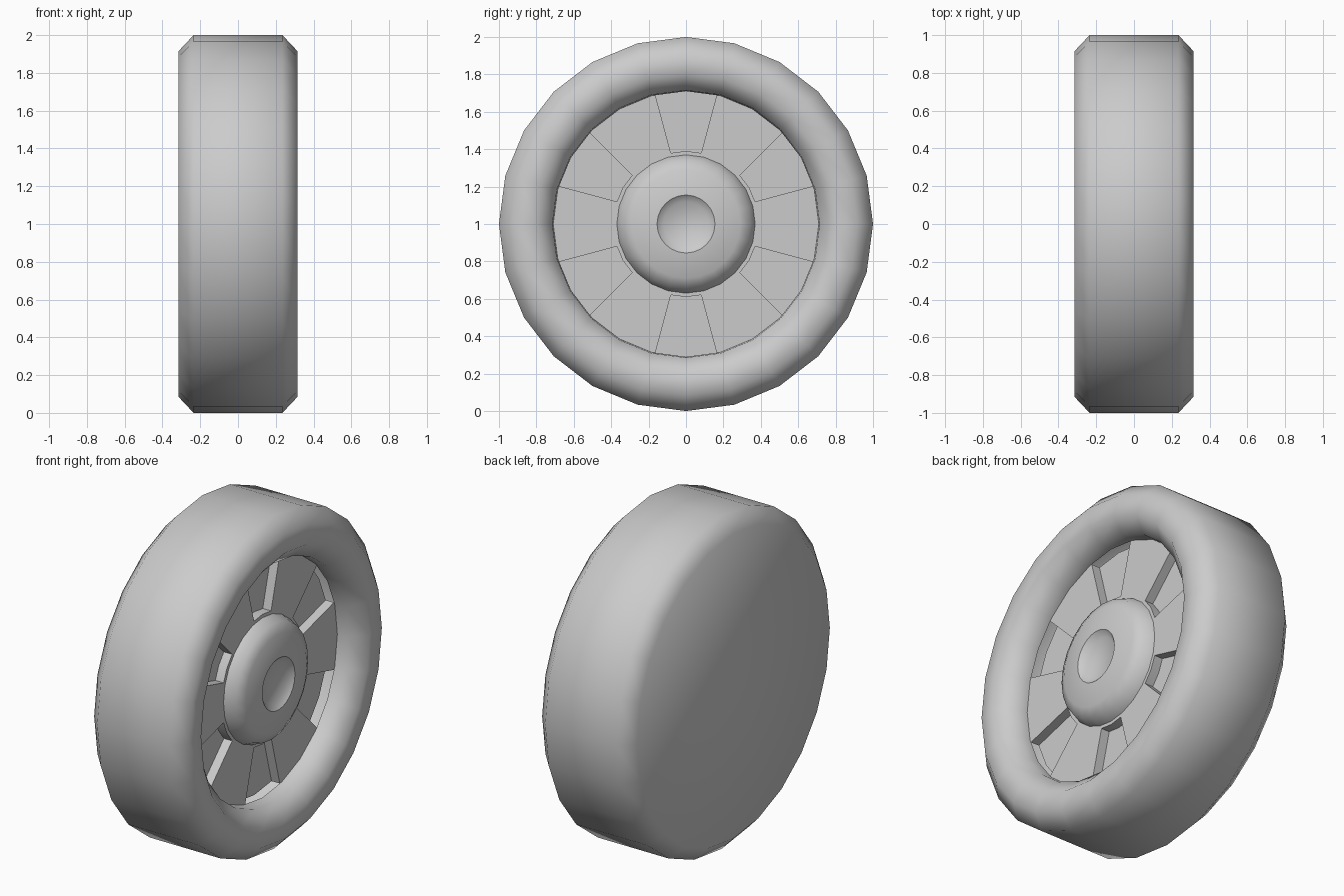
import bpy, bmesh, math
from mathutils import Vector

if "Cube" in bpy.data.objects:
    bpy.data.objects.remove(bpy.data.objects["Cube"])

SIDES = 24
CENTRE_Z = 1.0


def lathe(profile, cap_start=False, cap_end=False):
    """Spin (x, radius) points round the axle; returns bmesh and bands of faces."""
    bm = bmesh.new()
    rings = []
    for x, r in profile:
        ring = []
        for i in range(SIDES):
            a = 2 * math.pi * i / SIDES
            ring.append(bm.verts.new((x, r * math.cos(a), CENTRE_Z + r * math.sin(a))))
        rings.append(ring)
    bands = []
    for p, q in zip(rings, rings[1:]):
        band = []
        for i in range(SIDES):
            j = (i + 1) % SIDES
            band.append(bm.faces.new((p[i], p[j], q[j], q[i])))
        bands.append(band)
    if cap_start:
        bm.faces.new(rings[0][::-1])
    if cap_end:
        bm.faces.new(rings[-1])
    bm.normal_update()
    return bm, bands


def finish(bm, name, angle):
    mesh = bpy.data.meshes.new(name)
    bm.to_mesh(mesh)
    bm.free()
    obj = bpy.data.objects.new(name, mesh)
    bpy.context.collection.objects.link(obj)
    bpy.ops.object.select_all(action='DESELECT')
    obj.select_set(True)
    bpy.context.view_layer.objects.active = obj
    bpy.ops.object.shade_smooth_by_angle(angle=math.radians(angle))
    return obj


# Tyre: closed flat back, chamfered tread, rounded front lip
tyre, _ = lathe([(-0.315, 0.915), (-0.235, 1.0), (0.235, 1.0), (0.315, 0.915),
                 (0.315, 0.80), (0.235, 0.715), (0.163, 0.71)], cap_start=True)
finish(tyre, "tyre", 60)

# Rim disc with domed hub and sunken axle cap
rim, bands = lathe([(0.163, 0.71), (0.163, 0.37), (0.225, 0.345), (0.255, 0.29),
                    (0.27, 0.155), (0.24, 0.12)], cap_end=True)

# Six recessed pockets between the spokes, each two segments wide
disc = bands[0]
for k in range(6):
    start = 5 + 4 * k
    pocket = [disc[start % SIDES], disc[(start + 1) % SIDES]]
    bmesh.ops.inset_region(rim, faces=pocket, thickness=0.02, use_even_offset=True)
    bmesh.ops.inset_region(rim, faces=pocket, thickness=0.0)
    floor = list({v for f in pocket for v in f.verts})
    bmesh.ops.translate(rim, verts=floor, vec=Vector((-0.055, 0, 0)))
rim.normal_update()
finish(rim, "rim_and_hub", 42)
